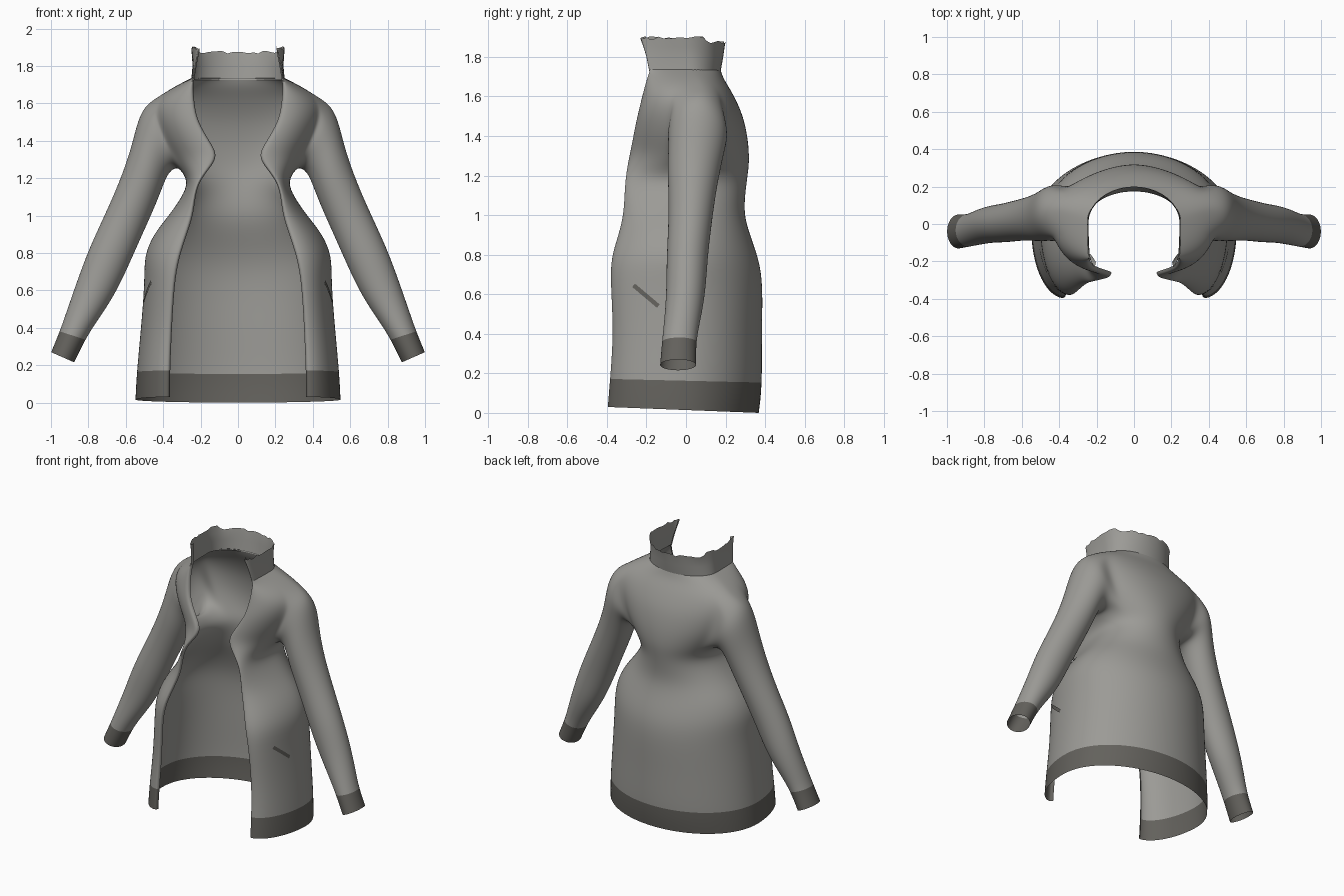
import bpy, bmesh, math, random
from mathutils import Vector
from mathutils.bvhtree import BVHTree

if "Cube" in bpy.data.objects:
    bpy.data.objects.remove(bpy.data.objects["Cube"])

random.seed(4)


def material(name, rgb):
    m = bpy.data.materials.new(name)
    m.diffuse_color = (*rgb, 1)
    m.use_nodes = True
    m.node_tree.nodes["Principled BSDF"].inputs["Base Color"].default_value = m.diffuse_color
    return m


FABRIC = material("grey fabric", (0.33, 0.325, 0.305))
RIB = material("dark grey rib", (0.125, 0.12, 0.108))


def half_section(w, ym, yb, e, yf, nb, nf):
    """Half outline: back centre -> side -> front opening -> folded-in edge."""
    pts = []
    for i in range(nb + 1):
        t = math.pi / 2 * i / nb
        pts.append((w * math.sin(t), ym + (yb - ym) * math.cos(t)))
    for i in range(1, nf + 1):
        t = math.pi / 2 * i / nf
        pts.append((e + (w - e) * math.cos(t), ym + (yf - ym) * math.sin(t)))
    pts.append((e - 0.006, yf + 0.025))
    return pts


def finish(bm, name, mats):
    bmesh.ops.recalc_face_normals(bm, faces=bm.faces)
    me = bpy.data.meshes.new(name)
    bm.to_mesh(me)
    bm.free()
    for m in mats:
        me.materials.append(m)
    for p in me.polygons:
        p.use_smooth = True
    ob = bpy.data.objects.new(name, me)
    bpy.context.collection.objects.link(ob)
    return ob


# Coat body: z, half width, side y, back y, opening half width, front y
BODY = [
    (0.03, .55, -.03, .37, .37, -.40),
    (0.15, .545, -.03, .388, .37, -.39),
    (0.40, .52, -.02, .385, .36, -.37),
    (0.65, .50, -.02, .392, .345, -.385),
    (0.78, .505, -.02, .37, .32, -.385),
    (0.90, .455, 0, .325, .28, -.345),
    (1.00, .37, 0, .295, .245, -.32),
    (1.10, .30, 0, .30, .235, -.315),
    (1.18, .265, .02, .31, .215, -.31),
    (1.25, .31, .03, .32, .16, -.30),
    (1.32, .36, .04, .32, .11, -.285),
    (1.40, .41, .05, .312, .16, -.27),
    (1.50, .45, .06, .29, .22, -.25),
    (1.58, .46, .07, .255, .237, -.23),
    (1.64, .42, .07, .222, .243, -.215),
    (1.69, .34, .05, .19, .245, -.20),
    (1.735, .25, .02, .175, .24, -.185),
]
# Sleeve rings: outer x,z, inner x,z, centre y, half depth
SLEEVE = [
    (.505, 1.59, .335, 1.255, .06, .155),
    (.545, 1.48, .375, 1.225, .055, .145),
    (.575, 1.35, .41, 1.13, .04, .135),
    (.635, 1.18, .455, 1.02, .03, .12),
    (.715, 1.00, .51, .90, .02, .11),
    (.80, .82, .58, .74, .005, .105),
    (.865, .64, .66, .57, 0, .10),
    (.92, .48, .75, .44, -.02, .092),
    (.952, .385, .815, .34, -.035, .087),
    (1.0, .27, .875, .215, -.04, .092),
]
C0, C1, R0, R1 = 5, 10, 9, 14      # armhole columns and rows

bm = bmesh.new()
grid = []
for r, (z, w, ym, yb, e, yf) in enumerate(BODY):
    drop = (0.03, 0.02)[r] if r < 2 else 0
    grid.append([bm.verts.new((x, y, z - drop * (y - yf) / (yb - yf)))
                 for x, y in half_section(w, ym, yb, e, yf, 8, 7)])
for r in range(len(grid) - 1):
    for c in range(len(grid[0]) - 1):
        if R0 <= r < R1 and C0 <= c < C1:
            continue
        f = bm.faces.new((grid[r][c], grid[r][c + 1], grid[r + 1][c + 1], grid[r + 1][c]))
        f.material_index = 1 if r == 0 else 0

# Sleeve lofted out of the armhole, last band is the cuff
loop = ([grid[R0][c] for c in range(C0, C1)] + [grid[r][C1] for r in range(R0, R1)]
        + [grid[R1][c] for c in range(C1, C0, -1)] + [grid[r][C0] for r in range(R1, R0, -1)])
n = len(loop)
for i, (xo, zo, xi, zi, yc, ry) in enumerate(SLEEVE):
    mid = Vector(((xo + xi) / 2, yc, (zo + zi) / 2))
    inward = Vector(((xi - xo) / 2, 0, (zi - zo) / 2))
    ring = []
    for k in range(n):
        a = -math.pi / 4 + 2 * math.pi * k / n
        ring.append(bm.verts.new(mid + inward * math.cos(a) + Vector((0, -ry * math.sin(a), 0))))
    for k in range(n):
        f = bm.faces.new((loop[k], loop[(k + 1) % n], ring[(k + 1) % n], ring[k]))
        f.material_index = 1 if i == len(SLEEVE) - 1 else 0
    loop = ring
bmesh.ops.delete(bm, geom=[v for v in bm.verts if not v.link_faces], context='VERTS')
coat = finish(bm, "coat_body_and_sleeves", [FABRIC, RIB])
mir = coat.modifiers.new("mirror", 'MIRROR')
mir.use_clip = True
sub = coat.modifiers.new("smooth", 'SUBSURF')
sub.levels = sub.render_levels = 2
sub.boundary_smooth = 'PRESERVE_CORNERS'

# Standing collar with a ragged top edge
bm = bmesh.new()
COLLAR = [(1.725, .25, .02, .175, .24, -.185), (1.80, .243, .01, .188, .228, -.20),
          (1.85, .246, .0, .195, .218, -.215), (1.875, .25, .0, .2, .21, -.23)]
rows = []
for r, (z, *s) in enumerate(COLLAR):
    half = half_section(*s, 14, 12)
    full = [(-x, y) for x, y in reversed(half[1:])] + half
    row = []
    for x, y in full:
        jag = 0
        if r == 3:
            jag = random.uniform(-.008, .008) + (.022 if y < .09 else -.002)
        row.append(bm.verts.new((x, y, z + jag)))
    rows.append(row)
for a, b in zip(rows, rows[1:]):
    for c in range(len(a) - 1):
        bm.faces.new((a[c], a[c + 1], b[c + 1], b[c]))
finish(bm, "collar", [FABRIC])

# Slanted pocket welts laid on the front panels
dg = bpy.context.evaluated_depsgraph_get()
tree = BVHTree.FromObject(coat, dg)
for side, label in ((1, "left"), (-1, "right")):
    bm = bmesh.new()
    prev = None
    for i in range(9):
        y, z = -.265 + .125 * i / 8, .645 - .105 * i / 8
        pair = []
        for d in (-.011, .011):
            o = Vector((side * .2, y + d * .64, z + d * .77))
            hit = tree.ray_cast(o, Vector((side, 0, 0)))[0]
            x = hit.x if hit else side * .48
            pair.append(bm.verts.new((x + side * .005, o.y, o.z)))
        if prev:
            bm.faces.new((prev[0], prev[1], pair[1], pair[0]))
        prev = pair
    finish(bm, "pocket_welt_" + label, [RIB])
